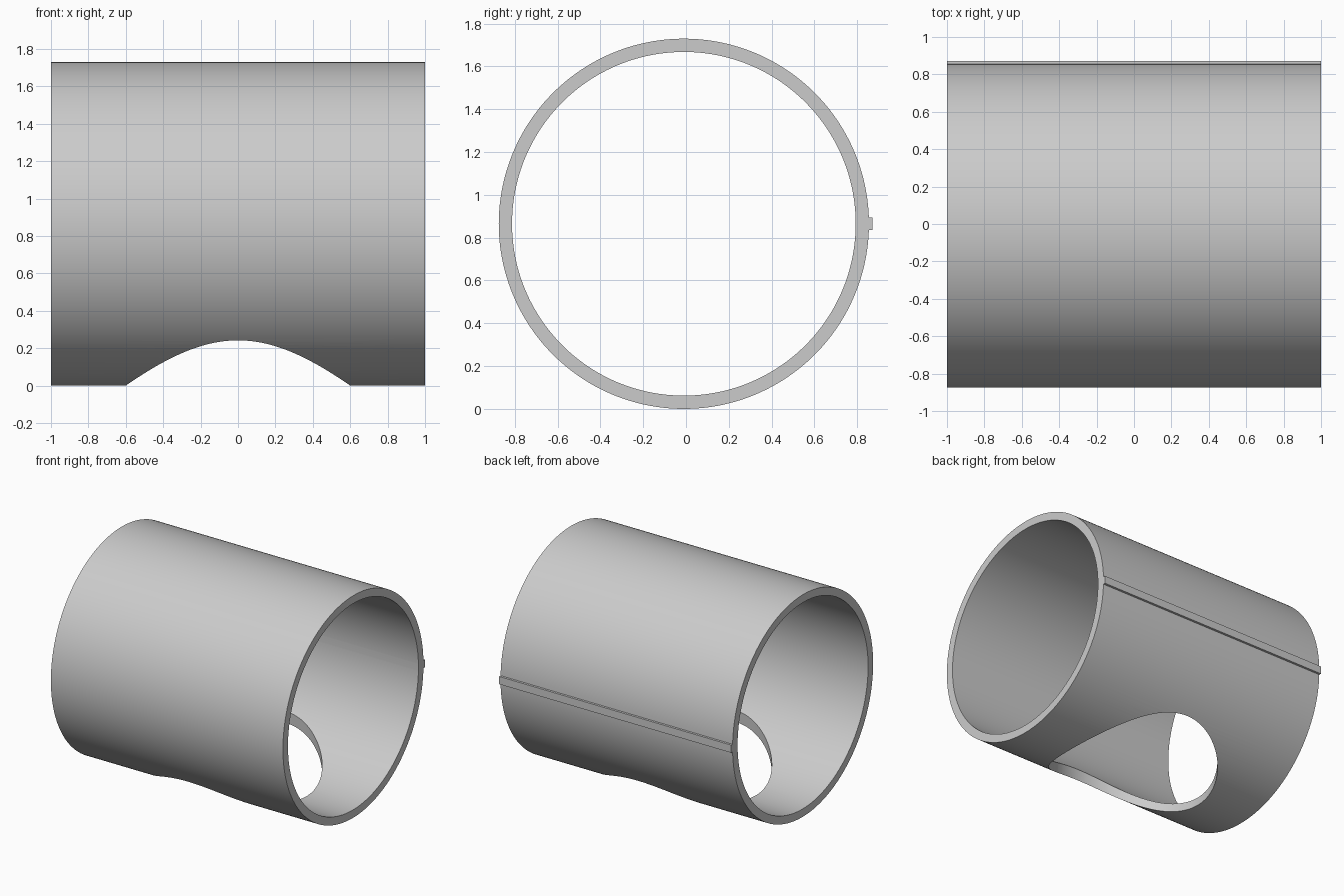
import bpy, bmesh, math

if "Cube" in bpy.data.objects:
    bpy.data.objects.remove(bpy.data.objects["Cube"])

R_OUT, R_IN, HALF_LEN = 0.865, 0.803, 1.0
CY, CZ = -0.01, 0.865          # tube axis
RIB_Y, RIB_H = 0.882, 0.03     # rib reach from the axis, half height
HOLE_R = 0.6
N = 192

# Tube cross-section: (outer y, outer z) around the axis, with the rib at +y
a0 = math.asin(RIB_H / R_OUT)
outline = [(RIB_Y, -RIB_H), (RIB_Y, RIB_H)]
for i in range(N + 1):
    a = a0 + (2 * math.pi - 2 * a0) * i / N
    outline.append((R_OUT * math.cos(a), R_OUT * math.sin(a)))

# Tube: outer and inner loops at both ends, joined with quads
bm = bmesh.new()
rows = []
for y, z in outline:
    s = R_IN / math.hypot(y, z)
    section = [(-HALF_LEN, y, z), (HALF_LEN, y, z),
               (HALF_LEN, y * s, z * s), (-HALF_LEN, y * s, z * s)]
    rows.append([bm.verts.new((x, CY + v, CZ + w)) for x, v, w in section])
for i, row in enumerate(rows):
    nxt = rows[(i + 1) % len(rows)]
    for k in range(4):
        m = (k + 1) % 4
        bm.faces.new((row[k], row[m], nxt[m], nxt[k]))
bmesh.ops.recalc_face_normals(bm, faces=bm.faces)
mesh = bpy.data.meshes.new("pipe_sleeve")
bm.to_mesh(mesh)
bm.free()
tube = bpy.data.objects.new("pipe_sleeve", mesh)
bpy.context.collection.objects.link(tube)

# Round hole through the lower wall only
bpy.ops.mesh.primitive_cylinder_add(vertices=128, radius=HOLE_R, depth=1.0,
                                    location=(0, CY, 0.1))
cutter = bpy.context.object
cutter.name = "hole_cutter"
cutter.hide_render = True
cut = tube.modifiers.new("hole", 'BOOLEAN')
cut.operation = 'DIFFERENCE'
cut.solver = 'EXACT'
cut.object = cutter

bpy.ops.object.select_all(action='DESELECT')
tube.select_set(True)
bpy.context.view_layer.objects.active = tube
bpy.ops.object.modifier_apply(modifier=cut.name)
bpy.data.objects.remove(cutter)
bpy.ops.object.shade_smooth_by_angle(angle=math.radians(30))
